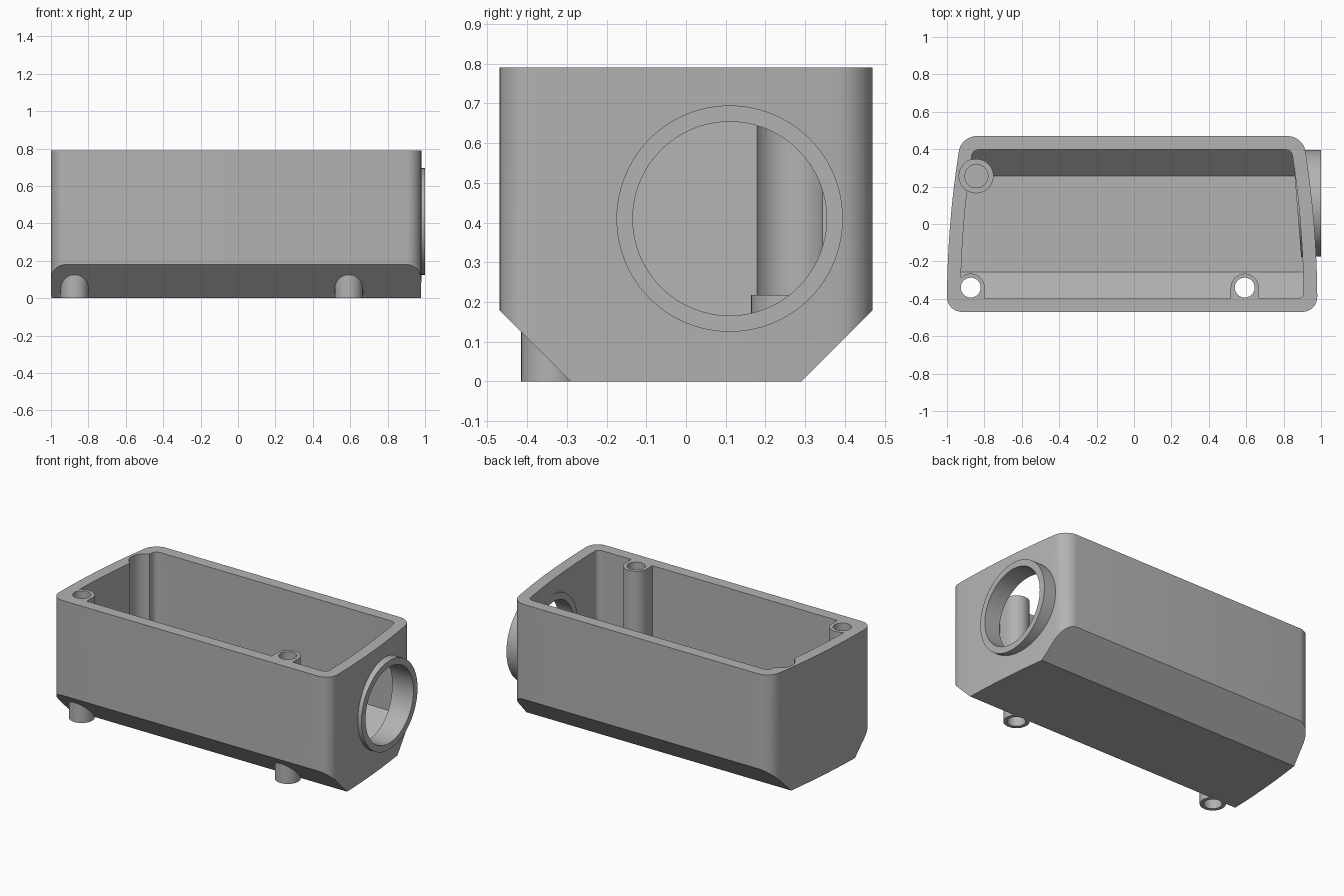
import bpy, bmesh, math
from mathutils import Matrix

if "Cube" in bpy.data.objects:
    bpy.data.objects.remove(bpy.data.objects["Cube"])

H = 0.79  # rim height


def make_object(name, bm):
    bmesh.ops.recalc_face_normals(bm, faces=bm.faces[:])
    me = bpy.data.meshes.new(name)
    bm.to_mesh(me)
    bm.free()
    ob = bpy.data.objects.new(name, me)
    bpy.context.collection.objects.link(ob)
    return ob


def prism(name, pts, vec):
    bm = bmesh.new()
    base = bm.faces.new([bm.verts.new(p) for p in pts])
    r = bmesh.ops.extrude_face_region(bm, geom=[base], use_keep_orig=True)
    bmesh.ops.translate(bm, vec=vec, verts=[g for g in r['geom'] if isinstance(g, bmesh.types.BMVert)])
    return make_object(name, bm)


def box(name, lo, hi):
    pts = [(lo[0], lo[1], lo[2]), (hi[0], lo[1], lo[2]), (hi[0], hi[1], lo[2]), (lo[0], hi[1], lo[2])]
    return prism(name, pts, (0, 0, hi[2] - lo[2]))


def cyl_z(name, x, y, r, z0, z1):
    bm = bmesh.new()
    bmesh.ops.create_cone(bm, cap_ends=True, segments=48, radius1=r, radius2=r, depth=z1 - z0,
                          matrix=Matrix.Translation((x, y, (z0 + z1) / 2)))
    return make_object(name, bm)


def cyl_x(name, x0, x1, r, tilt=0.0):
    # horizontal cylinder on the cable opening axis
    m = (Matrix.Translation(((x0 + x1) / 2, 0.11, 0.41)) @ Matrix.Rotation(tilt, 4, 'Z')
         @ Matrix.Rotation(math.pi / 2, 4, 'Y'))
    bm = bmesh.new()
    bmesh.ops.create_cone(bm, cap_ends=True, segments=96, radius1=r, radius2=r, depth=x1 - x0, matrix=m)
    return make_object(name, bm)


def boolean(ob, other, op):
    mod = ob.modifiers.new(op, 'BOOLEAN')
    mod.operation, mod.solver, mod.object = op, 'EXACT', other
    bpy.context.view_layer.objects.active = ob
    bpy.ops.object.modifier_apply(modifier=mod.name)
    bpy.data.objects.remove(other)


def tub(name, inset, radius, z0, z1, flat_y, slope_z):
    # plan outline with bowed ends, rounded corners and a chamfered cross-section
    yw, n = 0.47 - inset, 10
    ys = [-yw + 2 * yw * i / n for i in range(n + 1)]
    bow = lambda y: 0.07 * (max(0, y + 0.42) / 0.85) ** 2
    pts = [(0.98 - inset - bow(y), y, z0) for y in ys]
    pts += [(-1 + inset + bow(y), y, z0) for y in reversed(ys)]
    ob = prism(name, pts, (0, 0, z1 - z0))
    bm = bmesh.new()
    bm.from_mesh(ob.data)
    corners = [e for e in bm.edges
               if abs(e.verts[0].co.z - e.verts[1].co.z) > 0.1 and abs(abs(e.verts[0].co.y) - yw) < 1e-4]
    bmesh.ops.bevel(bm, geom=corners, offset=radius, segments=8, profile=0.5, affect='EDGES')
    bm.to_mesh(ob.data)
    bm.free()
    sec = [(flat_y, z0), (yw + 0.02, slope_z + 0.02), (yw + 0.02, 1.2)]
    sec += [(-y, z) for y, z in reversed(sec)]
    boolean(ob, prism('section', [(-1.2, y, z) for y, z in sec], (2.4, 0, 0)), 'INTERSECT')
    return ob


# Outer body and inner cavity
body = tub('enclosure_body', 0.0, 0.08, 0.0, H, 0.29, 0.18)
cavity = tub('cavity', 0.073, 0.03, 0.07, 1.0, 0.257, 0.21)

# Front screw posts: left inside the cavity, and emerging through the front chamfer
posts = [(-0.873, -0.34), (0.592, -0.34)]
for x, y in posts:
    boolean(cavity, cyl_z('post', x, y, 0.075, -0.1, 1.1), 'DIFFERENCE')
    boolean(cavity, box('post_web', (x - 0.075, -0.5, -0.1), (x + 0.075, y, 1.1)), 'DIFFERENCE')
    boolean(body, cyl_z('post_foot', x, y, 0.075, 0.0, 0.4), 'UNION')

# Low rear screw boss with clearance groove above, and inner pad of the cable opening
bx, by = -0.843, 0.256
boolean(cavity, cyl_z('boss', bx, by, 0.092, -0.1, 0.218), 'DIFFERENCE')
boolean(cavity, cyl_x('pad', 0.871, 0.931, 0.285, 0.08), 'DIFFERENCE')

# Hollow the body and add the collar
boolean(body, cavity, 'DIFFERENCE')
boolean(body, cyl_z('groove', bx, by, 0.092, 0.218, 1.1), 'DIFFERENCE')
boolean(body, cyl_x('collar', 0.912, 1.0, 0.285), 'UNION')

# Holes
boolean(body, cyl_x('cable_hole', 0.7, 1.2, 0.244), 'DIFFERENCE')
boolean(body, cyl_z('blind_hole', bx, by, 0.062, 0.08, 0.3), 'DIFFERENCE')
for x, y in posts:
    boolean(body, cyl_z('screw_hole', x, y, 0.053, -0.2, 1.2), 'DIFFERENCE')

# Material and shading
grey = bpy.data.materials.new('light_grey')
grey.diffuse_color = (0.45, 0.45, 0.45, 1)
grey.use_nodes = True
grey.node_tree.nodes["Principled BSDF"].inputs["Base Color"].default_value = grey.diffuse_color
body.data.materials.clear()
body.data.materials.append(grey)
bpy.ops.object.select_all(action='DESELECT')
body.select_set(True)
bpy.context.view_layer.objects.active = body
bpy.ops.object.shade_smooth_by_angle(angle=math.radians(30))
